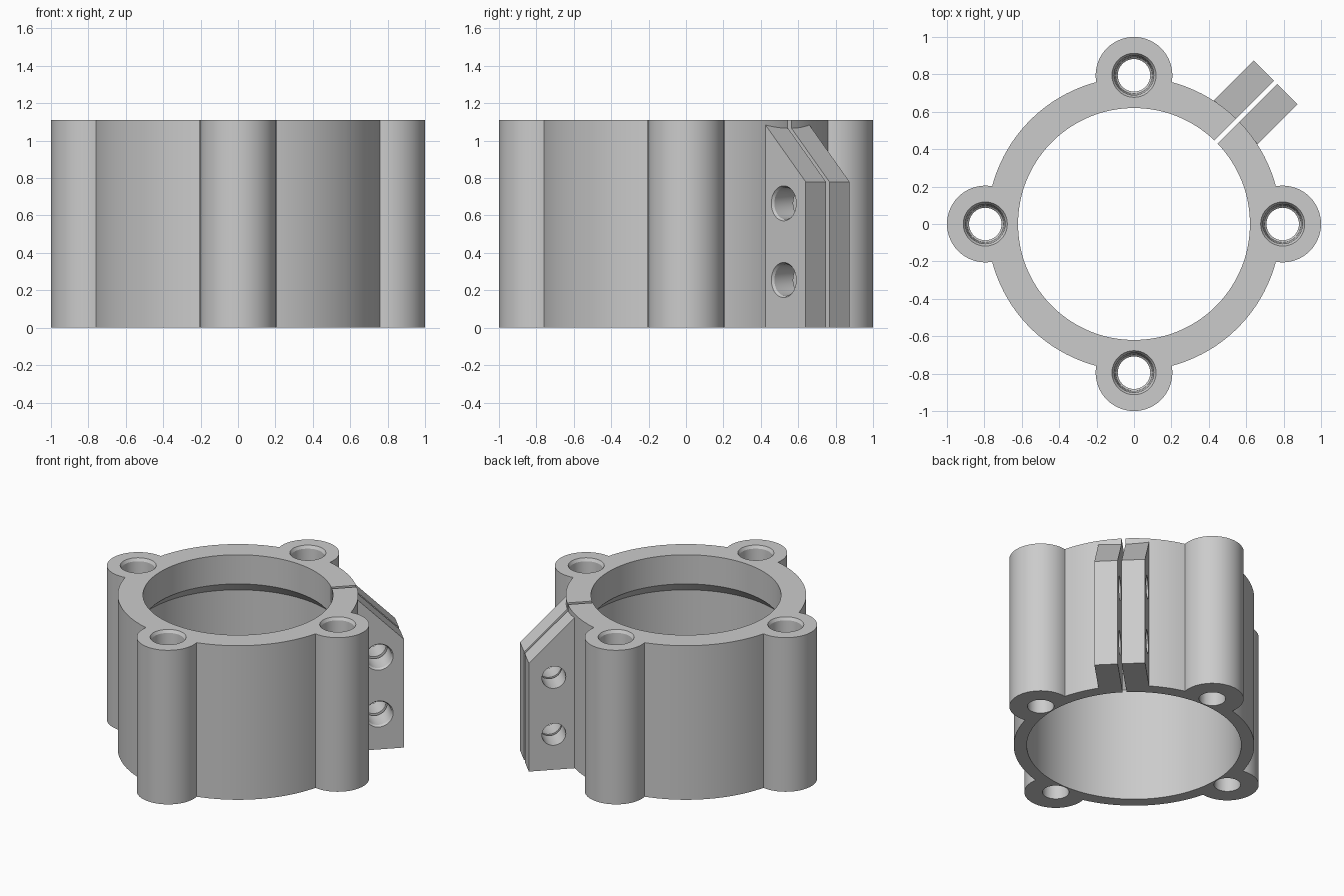
import bpy, bmesh, math
from mathutils import Matrix, Vector

if "Cube" in bpy.data.objects:
    bpy.data.objects.remove(bpy.data.objects["Cube"])

H = 1.11                      # overall height
R_OUT = 0.785                 # collar outer radius
R_LIP, R_BORE = 0.62, 0.70    # bore radius at the top lip and below it
BOSS_D, BOSS_R = 0.795, 0.205  # screw boss position and radius
BOLT_D = 0.905                # clamp bolt distance from the axis
TURN = Matrix.Rotation(math.radians(45), 4, 'Z')   # clamp direction

grey = bpy.data.materials.new("light_grey")
grey.diffuse_color = (0.6, 0.6, 0.6, 1)
grey.use_nodes = True
grey.node_tree.nodes["Principled BSDF"].inputs["Base Color"].default_value = grey.diffuse_color


def finish(name, bm, matrix=Matrix()):
    bmesh.ops.transform(bm, matrix=matrix, verts=bm.verts)
    bmesh.ops.recalc_face_normals(bm, faces=bm.faces)
    mesh = bpy.data.meshes.new(name)
    bm.to_mesh(mesh)
    bm.free()
    mesh.materials.append(grey)
    obj = bpy.data.objects.new(name, mesh)
    bpy.context.collection.objects.link(obj)
    return obj


def prism(name, outline, vector, matrix=Matrix()):
    """Closed outline of 3D points pushed along a vector."""
    bm = bmesh.new()
    face = bm.faces.new([bm.verts.new(p) for p in outline])
    ext = bmesh.ops.extrude_face_region(bm, geom=[face])
    moved = [v for v in ext["geom"] if isinstance(v, bmesh.types.BMVert)]
    bmesh.ops.translate(bm, verts=moved, vec=vector)
    return finish(name, bm, matrix)


def turned(name, profile, steps, matrix=Matrix()):
    """Solid of revolution about z from (radius, z) points."""
    bm = bmesh.new()
    rings = []
    for r, z in profile:
        rings.append([bm.verts.new((r * math.cos(math.tau * i / steps),
                                    r * math.sin(math.tau * i / steps), z))
                      for i in range(steps)])
    for a, b in zip(rings, rings[1:]):
        for i in range(steps):
            j = (i + 1) % steps
            bm.faces.new((a[i], a[j], b[j], b[i]))
    bm.faces.new(rings[0])
    bm.faces.new(rings[-1])
    return finish(name, bm, matrix)


def combine(target, tool, operation):
    mod = target.modifiers.new(operation, 'BOOLEAN')
    mod.operation, mod.solver, mod.object = operation, 'EXACT', tool
    bpy.context.view_layer.objects.active = target
    bpy.ops.object.modifier_apply(modifier=mod.name)
    bpy.data.objects.remove(tool)


# Collar outline: four boss arcs joined by arcs of the main ring
px = (BOSS_D ** 2 + R_OUT ** 2 - BOSS_R ** 2) / (2 * BOSS_D)
py = math.sqrt(R_OUT ** 2 - px ** 2)
ring_a = math.atan2(py, px)
boss_a = math.atan2(py, px - BOSS_D)
outline = []
for k in range(4):
    base = k * math.pi / 2
    spin = Matrix.Rotation(base, 3, 'Z')
    for i in range(33):
        t = -boss_a + 2 * boss_a * i / 32
        outline.append(spin @ Vector((BOSS_D + BOSS_R * math.cos(t),
                                      BOSS_R * math.sin(t), 0)))
    for i in range(1, 24):
        t = base + ring_a + (math.pi / 2 - 2 * ring_a) * i / 24
        outline.append(Vector((R_OUT * math.cos(t), R_OUT * math.sin(t), 0)))
collar = prism("clamp_collar", outline, (0, 0, H))

# Clamp ears with a sloping top
ears = prism("clamp_ears",
             [(0.71, -0.166, 0), (1.071, -0.166, 0), (1.071, -0.166, 0.78),
              (0.765, -0.166, 1.086), (0.71, -0.166, 1.086)],
             (0, 0.332, 0), TURN)
combine(collar, ears, 'UNION')

# Bore with a sloped shoulder under the top lip
bore = turned("bore_cutter", [(R_BORE, -0.1), (R_BORE, 0.82), (R_LIP, 0.90),
                              (R_LIP, H + 0.1)], 128)
combine(collar, bore, 'DIFFERENCE')

# Slit through collar and ears
slit = prism("slit_cutter", [(0.4, -0.013, -0.1), (1.2, -0.013, -0.1),
                             (1.2, -0.013, 1.3), (0.4, -0.013, 1.3)],
             (0, 0.026, 0), TURN)
combine(collar, slit, 'DIFFERENCE')

# Boss holes, stepped and chamfered at the top
for k in range(4):
    place = Matrix.Rotation(k * math.pi / 2, 4, 'Z') @ Matrix.Translation((BOSS_D, 0, 0))
    hole = turned("boss_hole_cutter",
                  [(0.087, -0.1), (0.087, H - 0.22), (0.098, H - 0.21),
                   (0.106, H - 0.02), (0.118, H), (0.118, H + 0.1)], 40, place)
    combine(collar, hole, 'DIFFERENCE')

# Clamp bolt holes, wider with a chamfer on one ear
for z in (0.255, 0.665):
    place = TURN @ Matrix.Translation((BOLT_D, 0, z)) @ Matrix.Rotation(math.pi / 2, 4, 'X')
    hole = turned("bolt_hole_cutter",
                  [(0.079, -0.3), (0.079, 0.0), (0.083, 0.02),
                   (0.085, 0.152), (0.094, 0.166), (0.094, 0.3)], 40, place)
    combine(collar, hole, 'DIFFERENCE')

bpy.ops.object.select_all(action='DESELECT')
collar.select_set(True)
bpy.context.view_layer.objects.active = collar
bpy.ops.object.shade_smooth_by_angle(angle=math.radians(25))
